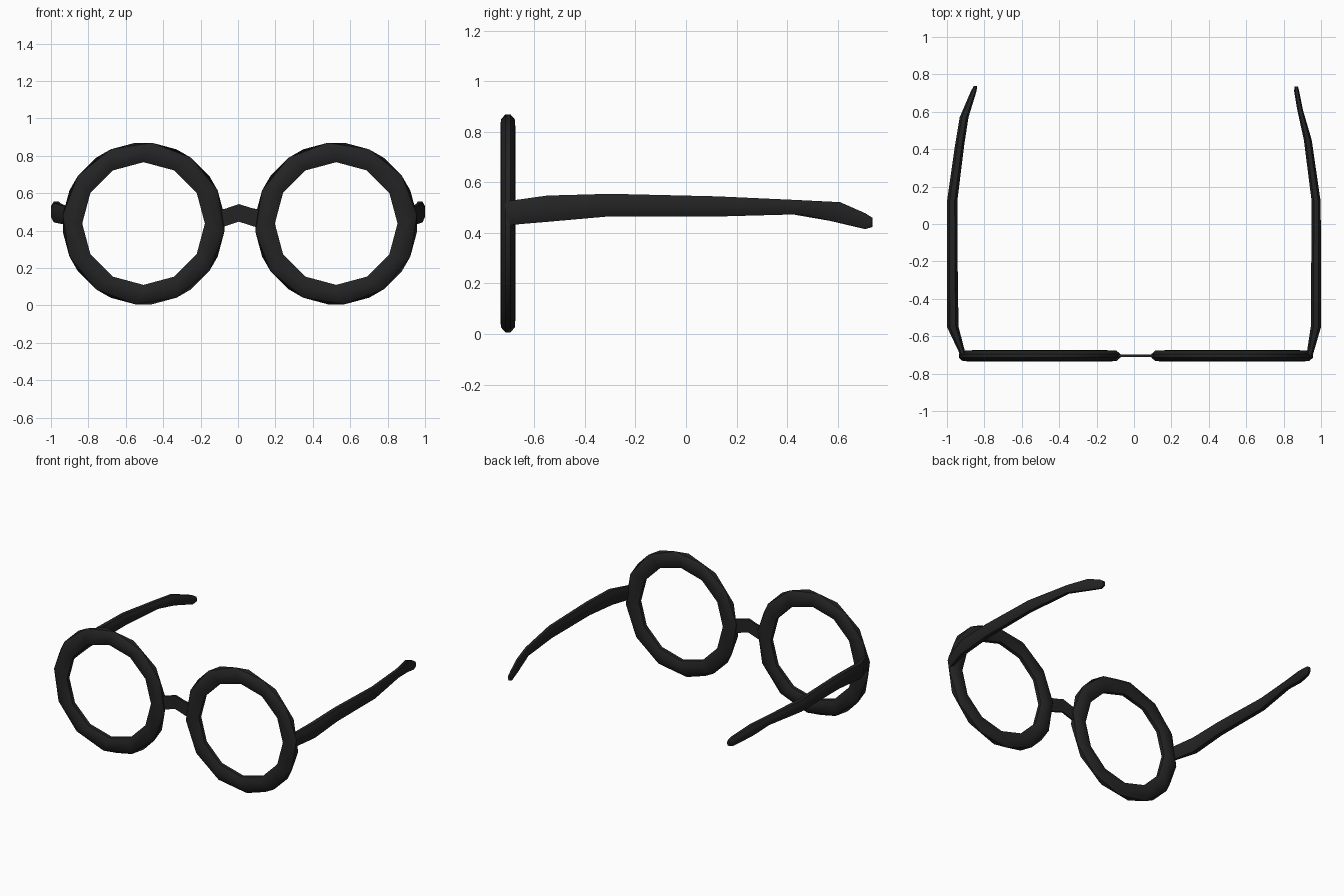
import bpy, bmesh, math

if "Cube" in bpy.data.objects:
    bpy.data.objects.remove(bpy.data.objects["Cube"])

black = bpy.data.materials.new("matte black")
black.diffuse_color = (0.017, 0.017, 0.017, 1)
black.use_nodes = True
black.node_tree.nodes["Principled BSDF"].inputs["Base Color"].default_value = black.diffuse_color


def skin(name, rings, closed=False):
    """Join a list of equal-sized vertex rings into one surface."""
    bm = bmesh.new()
    loops = [[bm.verts.new(p) for p in ring] for ring in rings]
    n = len(loops[0])
    for i in range(len(loops) if closed else len(loops) - 1):
        a, b = loops[i], loops[(i + 1) % len(loops)]
        for j in range(n):
            k = (j + 1) % n
            bm.faces.new((a[j], a[k], b[k], b[j]))
    if not closed:
        bm.faces.new(loops[0])
        bm.faces.new(loops[-1])
    bmesh.ops.recalc_face_normals(bm, faces=bm.faces)
    mesh = bpy.data.meshes.new(name)
    bm.to_mesh(mesh)
    bm.free()
    obj = bpy.data.objects.new(name, mesh)
    bpy.context.collection.objects.link(obj)
    mesh.materials.append(black)
    bpy.ops.object.select_all(action='DESELECT')
    bpy.context.view_layer.objects.active = obj
    obj.select_set(True)
    bpy.ops.object.shade_smooth_by_angle(angle=math.radians(40))
    return obj


# Round rims: faceted tube, (radius, depth offset, twist in degrees)
SECTION = [(0.434, -0.010, 6), (0.412, -0.028, 4), (0.362, -0.030, 0),
           (0.328, -0.013, 0), (0.328, 0.013, 0), (0.362, 0.030, 0),
           (0.412, 0.028, -4), (0.434, 0.010, -6)]


def rim(name, cx, side):
    rings = []
    for i in range(12):
        ring = []
        for r, dy, twist in SECTION:
            a = math.radians(90 + 30 * i + side * twist)
            ring.append((cx + r * math.cos(a), -0.705 + dy,
                         0.438 + r * math.sin(a)))
        rings.append(ring)
    skin(name, rings, closed=True)


rim("left_rim", -0.505, -1)
rim("right_rim", 0.525, 1)

# Thin arched nose bridge: (x, bottom, top)
BRIDGE = [(-0.11, 0.41, 0.51), (-0.065, 0.425, 0.518), (0.005, 0.448, 0.542),
          (0.075, 0.425, 0.52), (0.13, 0.41, 0.51)]
skin("nose_bridge", [[(x, -0.711, lo), (x, -0.711, hi),
                      (x, -0.698, hi), (x, -0.698, lo)]
                     for x, lo, hi in BRIDGE])

# Side arms: (y, inner x, outer x, bottom, top)
LEFT_ARM = [(-0.715, 0.895, 0.922, 0.43, 0.525), (-0.55, 0.938, 1.0, 0.444, 0.548),
            (-0.30, 0.942, 1.0, 0.466, 0.555), (0.12, 0.945, 1.0, 0.465, 0.545),
            (0.42, 0.908, 0.957, 0.474, 0.531), (0.57, 0.885, 0.932, 0.448, 0.524),
            (0.71, 0.842, 0.872, 0.415, 0.478), (0.738, 0.838, 0.856, 0.424, 0.46)]
RIGHT_ARM = [(-0.715, 0.92, 0.952, 0.43, 0.525), (-0.55, 0.945, 1.0, 0.444, 0.548),
             (-0.30, 0.947, 1.0, 0.466, 0.555), (0.12, 0.95, 0.998, 0.465, 0.545),
             (0.45, 0.908, 0.95, 0.474, 0.53), (0.61, 0.873, 0.903, 0.44, 0.522),
             (0.71, 0.856, 0.883, 0.416, 0.478), (0.735, 0.858, 0.877, 0.424, 0.46)]


def arm(name, stations, side):
    rings = []
    for y, inner, outer, lo, hi in stations:
        cx, cz = (inner + outer) / 2, (lo + hi) / 2
        w, h = (outer - inner) / 2, (hi - lo) / 2
        outline = [(-0.5, -1), (0.5, -1), (1, -0.45), (1, 0.45),
                   (0.5, 1), (-0.5, 1), (-1, 0.45), (-1, -0.45)]
        rings.append([(side * (cx + u * w), y, cz + v * h) for u, v in outline])
    skin(name, rings)


arm("left_arm", LEFT_ARM, -1)
arm("right_arm", RIGHT_ARM, 1)
